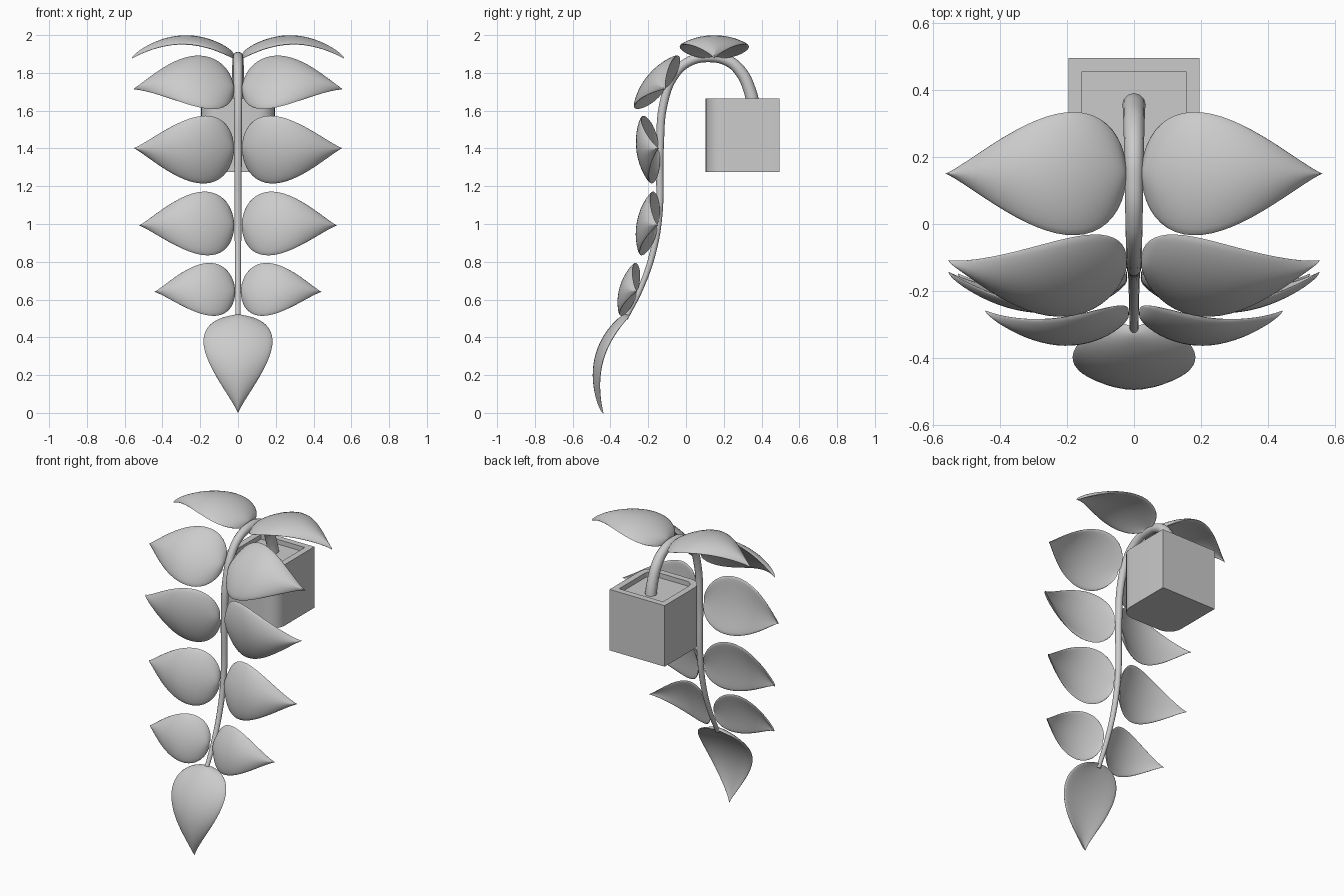
import bpy, bmesh, math
from mathutils import Vector, Matrix

cube = bpy.data.objects.get("Cube")
if cube:
    bpy.data.objects.remove(cube, do_unlink=True)

grey = bpy.data.materials.new("light grey")
grey.use_nodes = True
colour = (0.6, 0.6, 0.6, 1)
grey.diffuse_color = colour
grey.node_tree.nodes["Principled BSDF"].inputs["Base Color"].default_value = colour


def add_object(name, bm, angle):
    bmesh.ops.recalc_face_normals(bm, faces=bm.faces)
    mesh = bpy.data.meshes.new(name)
    bm.to_mesh(mesh)
    bm.free()
    mesh.materials.append(grey)
    obj = bpy.data.objects.new(name, mesh)
    bpy.context.collection.objects.link(obj)
    bpy.ops.object.select_all(action='DESELECT')
    obj.select_set(True)
    bpy.context.view_layer.objects.active = obj
    bpy.ops.object.shade_smooth_by_angle(angle=math.radians(angle))


# Leaf: a domed, round-edged teardrop, base at the origin, tip along local x
def leaf(name, base, along, normal, length, rows=28, cols=14):
    along, normal = Vector(along).normalized(), Vector(normal).normalized()
    across = normal.cross(along)
    frame = Matrix((along, across, normal)).transposed()
    bm = bmesh.new()
    peak = 0.294 ** 0.5 * 0.706 ** 1.2
    for thickness in (0.036, -0.036):
        grid = []
        for i in range(rows + 1):
            t = (1 - math.cos(math.pi * i / rows)) / 2
            width = t ** 0.5 * max(1 - t, 0) ** 1.2 / peak
            arch = 0.18 * max(math.sin(math.pi * t), 0) ** 0.75 - 0.025 * t
            row = []
            for j in range(cols + 1):
                turn = math.pi * (j / cols - 0.5)
                v = math.sin(turn)
                z = arch + width ** 0.4 * (thickness * math.cos(turn) - 0.055 * v * v)
                p = Vector((t, 0.34 * width * v, z)) * length
                row.append(bm.verts.new(Vector(base) + frame @ p))
            grid.append(row)
        for a, b in zip(grid, grid[1:]):
            for j in range(cols):
                bm.faces.new((a[j], a[j + 1], b[j + 1], b[j]))
    bmesh.ops.remove_doubles(bm, verts=bm.verts, dist=0.0003)
    add_object(name, bm, 80)


# Leaf pairs down the stem: base x, y, z, facing direction (y, z), length
pairs = [
    (0.022, 0.15, 1.89, 0, 1, 0.54),
    (0.021, -0.118, 1.72, -0.76, 0.64, 0.532),
    (0.021, -0.156, 1.4, -0.99, -0.13, 0.532),
    (0.02, -0.16, 0.994, -0.98, 0.19, 0.505),
    (0.015, -0.268, 0.643, -0.96, 0.28, 0.428),
]
for n, (x, y, z, ny, nz, size) in enumerate(pairs, 1):
    for side, label in ((1, "left"), (-1, "right")):
        leaf(f"{label}_leaf_{n}", (side * x, y, z), (side, 0, 0), (0, ny, nz), size)
leaf("end_leaf", (0, -0.31, 0.52), (0, -0.14, -0.52), (0, -0.52, 0.14), 0.538)

# Stem: a tapering tube arching out of the pot and hanging down
path = [(0.36, 1.6), (0.34, 1.7), (0.287, 1.81), (0.22, 1.865), (0.127, 1.884),
        (0.02, 1.862), (-0.06, 1.79), (-0.118, 1.64), (-0.138, 1.4),
        (-0.143, 1.05), (-0.175, 0.85), (-0.24, 0.66), (-0.32, 0.5)]
curve = bpy.data.curves.new("stem", 'CURVE')
curve.dimensions = '3D'
curve.bevel_depth = 1
curve.bevel_resolution = 4
curve.use_fill_caps = True
spline = curve.splines.new('BEZIER')
spline.bezier_points.add(len(path) - 1)
for i, (point, (y, z)) in enumerate(zip(spline.bezier_points, path)):
    point.co = (0, y, z)
    point.radius = 0.035 - 0.022 * i / (len(path) - 1)
    point.handle_left_type = point.handle_right_type = 'AUTO'
curve.materials.append(grey)
stem = bpy.data.objects.new("stem", curve)
bpy.context.collection.objects.link(stem)

# Pot: a square block with rounded front corners and a recessed top
bm = bmesh.new()
bmesh.ops.create_cube(bm, size=0.39, matrix=Matrix.Translation((0, 0.299, 1.47)))
front_corners = [e for e in bm.edges if all(v.co.y < 0.2 for v in e.verts)
                 and abs(e.verts[0].co.z - e.verts[1].co.z) > 0.1]
bmesh.ops.bevel(bm, geom=front_corners, offset=0.09, segments=6,
                profile=0.5, affect='EDGES')
top = max(bm.faces, key=lambda f: f.calc_center_median().z)
bmesh.ops.inset_region(bm, faces=[top], thickness=0.04, use_even_offset=True)
soil = bmesh.ops.extrude_face_region(bm, geom=[top])["geom"]
bmesh.ops.delete(bm, geom=[top], context='FACES')
for v in [g for g in soil if isinstance(g, bmesh.types.BMVert)]:
    v.co.z -= 0.03
add_object("pot", bm, 30)
